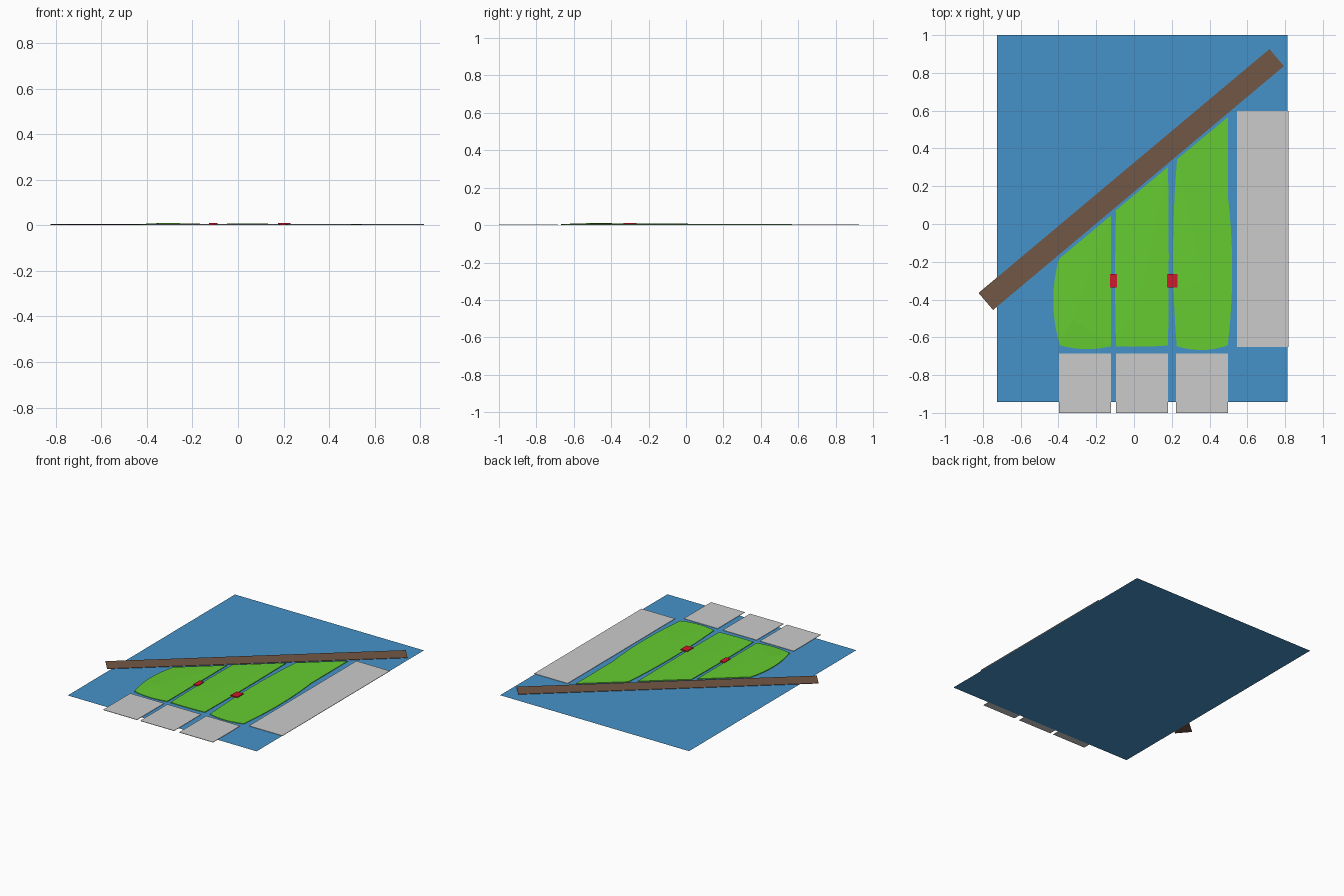
import bpy, bmesh
from mathutils import Vector

if "Cube" in bpy.data.objects:
    bpy.data.objects.remove(bpy.data.objects["Cube"])


def material(name, rgb):
    m = bpy.data.materials.new(name)
    m.diffuse_color = (*rgb, 1)
    m.use_nodes = True
    m.node_tree.nodes["Principled BSDF"].inputs["Base Color"].default_value = m.diffuse_color
    return m


BLUE = material("blue", (0.06, 0.29, 0.58))
GREEN = material("green", (0.13, 0.60, 0.03))
BROWN = material("brown", (0.17, 0.095, 0.06))
RED = material("red", (0.62, 0.01, 0.025))


def make(name, bm, mat=None):
    me = bpy.data.meshes.new(name)
    bm.to_mesh(me)
    bm.free()
    ob = bpy.data.objects.new(name, me)
    bpy.context.collection.objects.link(ob)
    if mat:
        me.materials.append(mat)
    return ob


def slab(name, pts, z0, z1, mat=None, peak=None):
    """Thin plate from a counter-clockwise outline; peak gives a slight crown."""
    bm = bmesh.new()
    lo = [bm.verts.new((x, y, z0)) for x, y in pts]
    hi = [bm.verts.new((x, y, z1)) for x, y in pts]
    n = len(pts)
    bm.faces.new(lo[::-1])
    for i in range(n):
        j = (i + 1) % n
        bm.faces.new((lo[i], lo[j], hi[j], hi[i]))
    top = bm.faces.new(hi)
    if peak:
        c = top.calc_center_median()
        bmesh.ops.poke(bm, faces=[top])
        bm.verts.ensure_lookup_table()
        bm.verts[-1].co = (c.x, c.y, peak)
    return make(name, bm, mat)


def rect(x0, x1, y0, y1):
    return [(x0, y0), (x1, y0), (x1, y1), (x0, y1)]


def bulged(corners, steps=10):
    """Outline from (x, y, bulge): each side bows outward by its bulge."""
    pts = []
    for i, (x, y, b) in enumerate(corners):
        p = Vector((x, y))
        q = Vector(corners[(i + 1) % len(corners)][:2])
        d = q - p
        out = Vector((d.y, -d.x)).normalized()
        k = steps if b else 1
        for s in range(k):
            t = s / k
            pts.append(tuple(p + d * t + out * b * 4 * t * (1 - t)))
    return pts


# Water sheet
bm = bmesh.new()
bm.faces.new([bm.verts.new((x, y, 0)) for x, y in rect(-0.725, 0.812, -0.943, 1.0)])
make("water", bm, BLUE)

# Grey paved plots
for i, x in enumerate((-0.397, -0.095, 0.222)):
    slab(f"front_plot_{i + 1}", rect(x, x + 0.275, -1.0, -0.685), 0.002, 0.005)
slab("side_plot", rect(0.545, 0.817, -0.65, 0.597), 0.002, 0.005)

# Diagonal brown road
slab("diagonal_road", [(-0.746, -0.455), (0.794, 0.836), (0.717, 0.926), (-0.823, -0.365)],
     0.002, 0.005, BROWN)

# Green islands with bowed shores
slab("left_island", bulged([(-0.392, -0.642, 0.018), (-0.122, -0.647, 0),
                            (-0.122, 0.045, 0), (-0.397, -0.185, 0.033)]),
     0.001, 0.006, GREEN, 0.011)
slab("middle_island", bulged([(-0.095, -0.648, 0.004), (0.18, -0.643, 0.004),
                              (0.18, 0.302, 0), (-0.095, 0.073, 0.005)]),
     0.001, 0.006, GREEN, 0.009)
slab("right_island", bulged([(0.226, -0.647, 0.022), (0.496, -0.643, 0.023),
                             (0.498, 0.14, 0), (0.498, 0.567, 0), (0.228, 0.343, 0.02)]),
     0.001, 0.005, GREEN, 0.006)

# Red footbridges
for side, x0, x1 in (("left", -0.128, -0.09), ("right", 0.175, 0.23)):
    slab(f"{side}_bridge", rect(x0, x1, -0.335, -0.265), 0.002, 0.011, RED)
